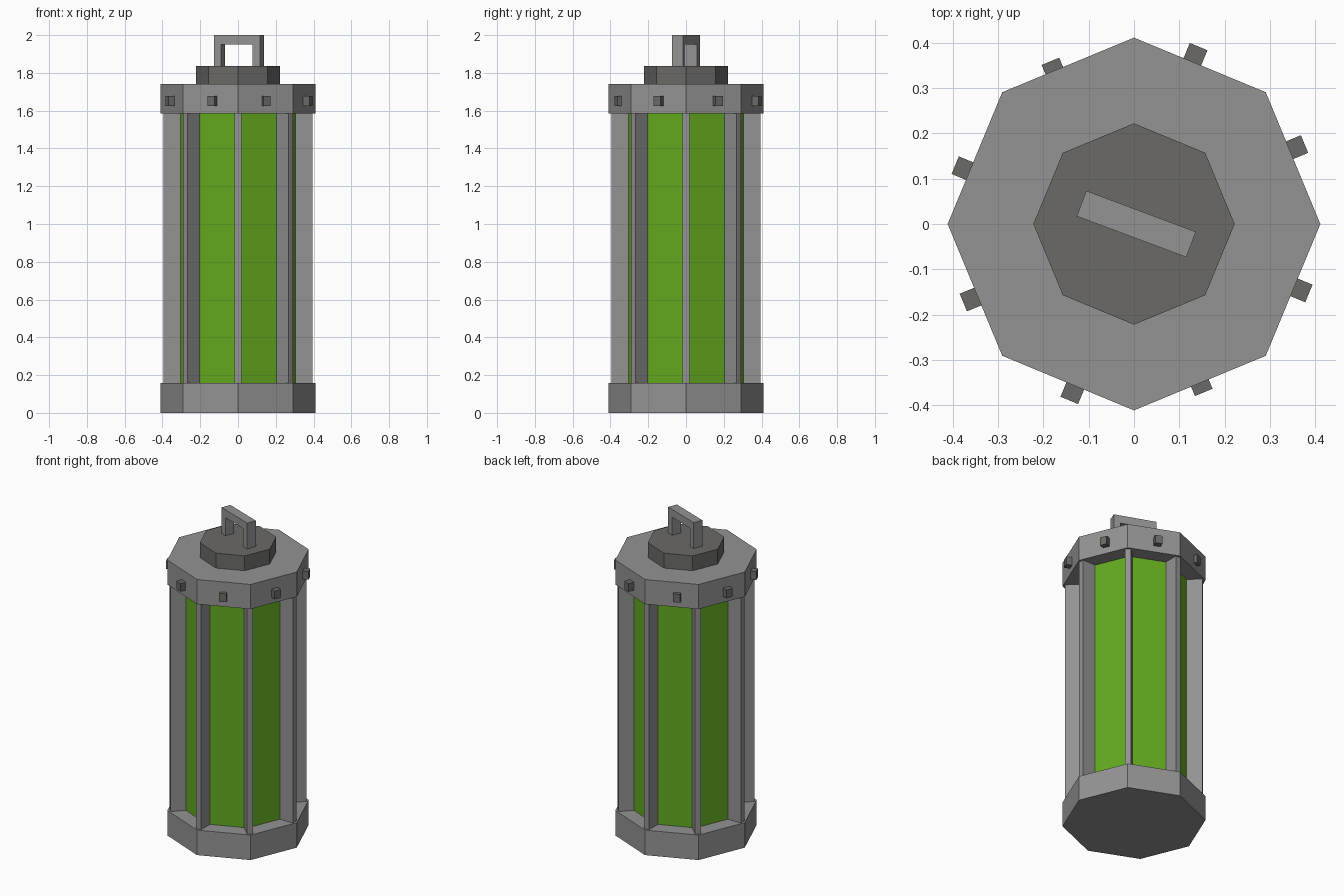
import bpy, bmesh
from math import radians, cos, sin
from mathutils import Matrix, Vector

if "Cube" in bpy.data.objects:
    bpy.data.objects.remove(bpy.data.objects["Cube"])


def material(name, rgb):
    m = bpy.data.materials.new(name)
    m.diffuse_color = (*rgb, 1)
    m.use_nodes = True
    m.node_tree.nodes["Principled BSDF"].inputs["Base Color"].default_value = m.diffuse_color
    return m


GREEN = material("green_glass", (0.126, 0.397, 0.0137))
STEEL = material("steel_grey", (0.293, 0.293, 0.293))
DARK = material("dark_grey", (0.147, 0.144, 0.133))


def finish(bm, name, mat):
    mesh = bpy.data.meshes.new(name)
    bmesh.ops.recalc_face_normals(bm, faces=bm.faces)
    bm.to_mesh(mesh)
    bm.free()
    mesh.materials.append(mat)
    ob = bpy.data.objects.new(name, mesh)
    bpy.context.collection.objects.link(ob)
    return ob


def octagon(name, radius, z0, z1, mat):
    bm = bmesh.new()
    ring = [bm.verts.new((radius * cos(radians(45 * i)), radius * sin(radians(45 * i)), z0))
            for i in range(8)]
    base = bm.faces.new(ring)
    top = bmesh.ops.extrude_face_region(bm, geom=[base], use_keep_orig=True)["geom"]
    bmesh.ops.translate(bm, vec=(0, 0, z1 - z0),
                        verts=[g for g in top if isinstance(g, bmesh.types.BMVert)])
    return finish(bm, name, mat)


def box(name, size, centre, angle, mat):
    # centre is given in a frame turned by angle around z
    bm = bmesh.new()
    bmesh.ops.create_cube(bm, size=1)
    bm.transform(Matrix.Rotation(radians(angle), 4, 'Z')
                 @ Matrix.Translation(centre) @ Matrix.Diagonal((*size, 1)))
    return finish(bm, name, mat)


# Stacked octagonal body
octagon("base", 0.411, 0, 0.158, STEEL)
octagon("glass_core", 0.312, 0.158, 1.586, GREEN)
octagon("top_collar", 0.411, 1.586, 1.742, STEEL)
octagon("lid", 0.222, 1.742, 1.836, DARK)

# Upright posts at the corners
for i in range(8):
    box(f"post_{i}", (0.115, 0.035, 1.428), (0.338, 0, 0.872), 45 * i, STEEL)

# Lugs on the collar faces: outer radius and sideways offset
lugs = [(0.415, 0.019), (0.416, 0.018), (0.402, 0.033), (0.414, 0.031),
        (0.414, 0.016), (0.414, 0.017), (0.402, 0.0), (0.415, 0.006)]
for i, (r, side) in enumerate(lugs):
    box(f"lug_{i}", (0.06, 0.042, 0.052), (r - 0.03, side, 1.652), 22.5 + 45 * i, DARK)

# Carrying handle: n-shaped profile given thickness
bm = bmesh.new()
profile = [(-0.129, 1.836), (-0.129, 2.0), (0.129, 2.0), (0.129, 1.836),
           (0.089, 1.836), (0.089, 1.95), (-0.089, 1.95), (-0.089, 1.836)]
face = bm.faces.new([bm.verts.new((x, -0.03, z)) for x, z in profile])
ext = bmesh.ops.extrude_face_region(bm, geom=[face], use_keep_orig=True)["geom"]
bmesh.ops.translate(bm, vec=(0, 0.06, 0),
                    verts=[g for g in ext if isinstance(g, bmesh.types.BMVert)])
bm.transform(Matrix.Translation(Vector((0.005, 0, 0))) @ Matrix.Rotation(radians(-20.5), 4, 'Z'))
finish(bm, "handle", STEEL)
